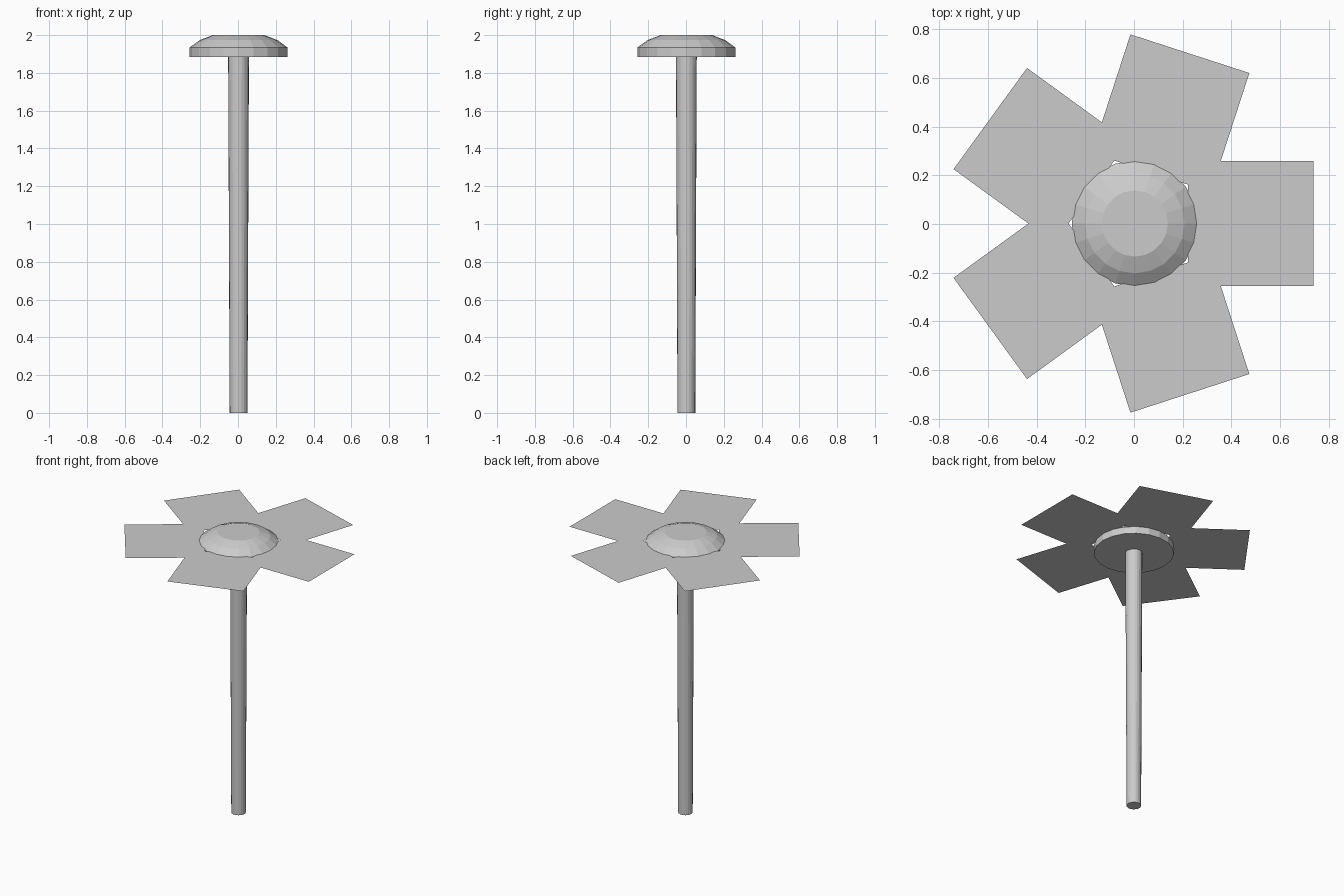
import bpy, bmesh, math
from mathutils import Matrix

if "Cube" in bpy.data.objects:
    bpy.data.objects.remove(bpy.data.objects["Cube"])

CX, CY = 0.003, 0.002   # flower axis


def new_object(name, bm):
    mesh = bpy.data.meshes.new(name)
    bm.to_mesh(mesh)
    bm.free()
    obj = bpy.data.objects.new(name, mesh)
    bpy.context.collection.objects.link(obj)
    return obj


def lathe(name, profile, sides):
    """Closed turned solid from (radius, height) pairs, flat caps."""
    bm = bmesh.new()
    rings = []
    for r, z in profile:
        rings.append([bm.verts.new((CX + r * math.cos(2 * math.pi * i / sides),
                                    CY + r * math.sin(2 * math.pi * i / sides), z))
                      for i in range(sides)])
    for a, b in zip(rings, rings[1:]):
        for i in range(sides):
            j = (i + 1) % sides
            bm.faces.new((a[i], a[j], b[j], b[i]))
    bm.faces.new(rings[0][::-1])
    bm.faces.new(rings[-1])
    return new_object(name, bm)


# tapered stem
lathe("stem", [(0.047, 0), (0.055, 1.89)], 20)

# domed flower centre
lathe("flower_centre", [(0.259, 1.885), (0.259, 1.935), (0.205, 1.974), (0.136, 2.0)], 20)

# five flat square petals around the centre
HALF = 0.257
for k in range(5):
    bm = bmesh.new()
    bmesh.ops.create_grid(bm, x_segments=1, y_segments=1, size=HALF)
    place = (Matrix.Translation((CX, CY, 1.938))
             @ Matrix.Rotation(math.radians(72 * k), 4, 'Z')
             @ Matrix.Translation((0.734 - HALF, 0, 0)))
    bmesh.ops.transform(bm, matrix=place, verts=bm.verts)
    new_object(f"petal_{k + 1}", bm)
